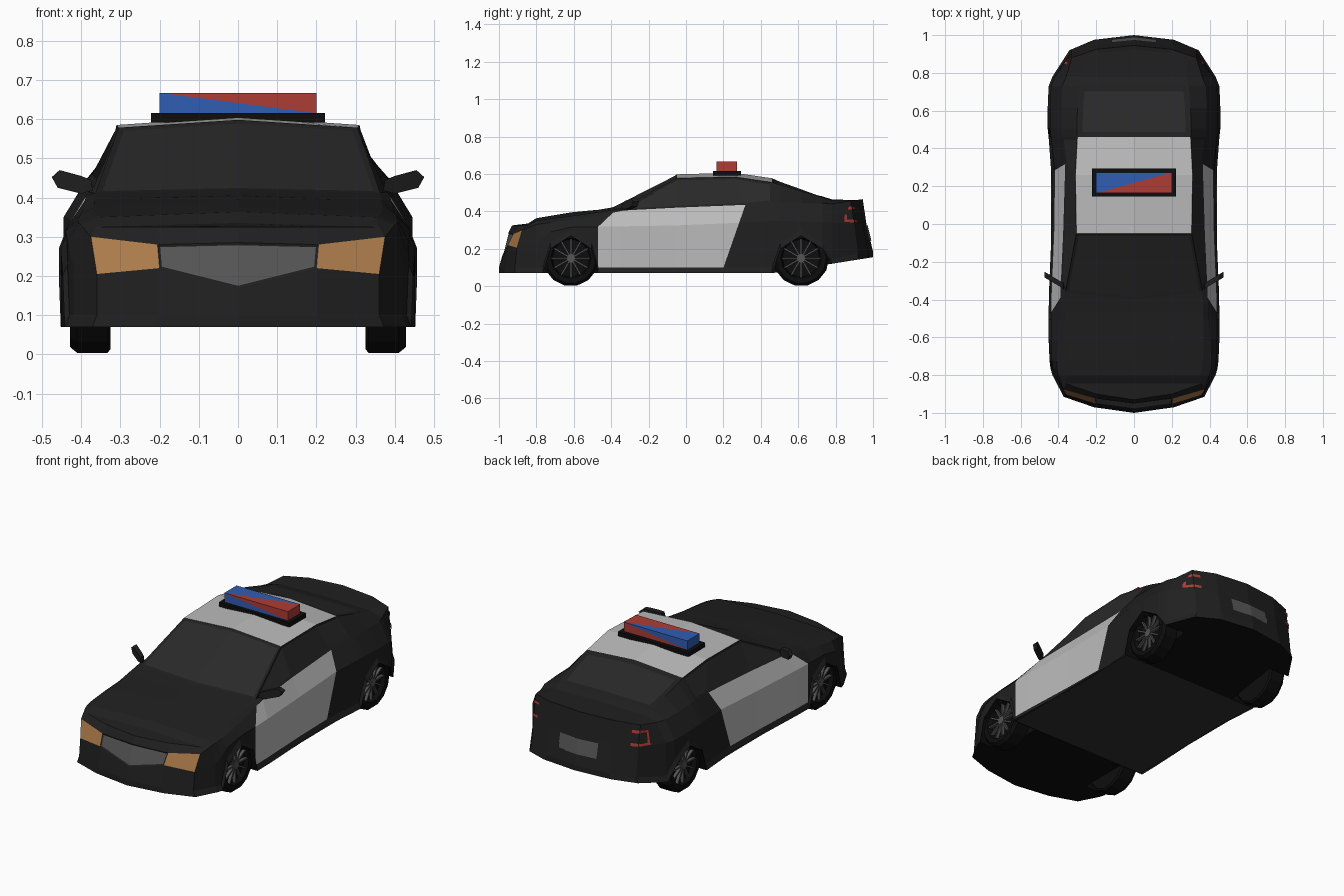
import bpy, bmesh, math
from mathutils import Vector, Matrix

if "Cube" in bpy.data.objects:
    bpy.data.objects.remove(bpy.data.objects["Cube"])


def material(name, r, g, b):
    m = bpy.data.materials.new(name)
    m.diffuse_color = (r, g, b, 1)
    m.use_nodes = True
    m.node_tree.nodes["Principled BSDF"].inputs["Base Color"].default_value = m.diffuse_color
    return m


BLACK = material("black_paint", .014, .014, .014)
WHITE = material("white_paint", .5, .5, .5)
GLASS = material("dark_glass", .022, .022, .023)
GREY = material("grey_metal", .09, .09, .09)
RUBBER = material("rubber", .004, .004, .004)
FLOOR = material("floor", .03, .03, .03)
AMBER = material("amber", .42, .2, .07)
RED = material("red", .42, .045, .035)
BLUE = material("blue", .03, .11, .45)


def finish(name, bm, *mats):
    me = bpy.data.meshes.new(name)
    bm.to_mesh(me)
    bm.free()
    for m in mats:
        me.materials.append(m)
    ob = bpy.data.objects.new(name, me)
    bpy.context.collection.objects.link(ob)
    return ob


def mirrored_faces(polys):
    """bmesh holding every polygon and its mirror image across x = 0"""
    bm = bmesh.new()
    for s in (1, -1):
        for poly in polys:
            vs = [bm.verts.new((s * p[0], p[1], p[2])) for p in poly]
            bm.faces.new(vs[::s])
    bmesh.ops.remove_doubles(bm, verts=bm.verts[:], dist=1e-4)
    return bm


def interp(t, profile):
    if t <= profile[0][0]:
        return profile[0][1]
    for (a, u), (b, v) in zip(profile, profile[1:]):
        if t <= b:
            return u + (v - u) * (t - a) / (b - a)
    return profile[-1][1]


# Body plan outline, from front centre round the right side to rear centre
PLAN = [(0, -1), (.20, -.97), (.36, -.915), (.42, -.80), (.43, -.765), (.435, -.725),
        (.44, -.615), (.44, -.505), (.44, -.47), (.438, -.36), (.425, -.05), (.42, .26),
        (.44, .46), (.445, .505), (.445, .615), (.44, .73), (.42, .78), (.33, .92),
        (.2, .975), (0, 1)]
LAST = len(PLAN) - 1

# Height profiles along y, from the skirt up to the roof edge
SKIRT_Z = [(-.765, .07), (-.725, .20), (-.615, .27), (-.505, .20), (-.47, .07), (.46, .07),
           (.505, .20), (.615, .27), (.73, .20), (.78, .12), (1, .155)]
BELT_Z = [(-1, .17), (-.97, .22), (-.915, .205), (-.80, .23), (-.725, .29), (-.615, .315),
          (-.05, .325), (.5, .35), (.78, .34), (1, .33)]
SHOULDER_Z = [(-1, .285), (-.97, .28), (-.915, .30), (-.80, .33), (-.615, .355), (-.505, .37),
              (-.47, .393), (-.36, .405), (-.05, .42), (.26, .435), (.46, .45), (.78, .44), (1, .465)]
EDGE_Z = [(-1, .325), (-.915, .325), (-.8, .35), (-.615, .375), (-.47, .395), (-.36, .412),
          (-.05, .578), (.26, .585), (.46, .555), (.73, .475), (.78, .46), (1, .46)]
# Inward and lengthwise shifts of the upper rows
BELT_DY = [(-1, .02), (-.8, 0), (.78, 0), (.92, -.02), (1, -.035)]
SHOULDER_DX = [(-1, 0), (-.915, -.015), (-.8, .02), (-.47, .05), (-.05, .05), (.46, .06),
               (.78, .06), (.92, 0)]
SHOULDER_DY = [(-1, .05), (-.915, .04), (-.8, 0), (-.505, 0), (-.47, .08), (-.36, .03), (-.05, 0),
               (.78, 0), (.92, -.04), (1, -.055)]
EDGE_DX = [(-.915, 0), (-.8, .07), (-.36, .075), (-.05, .12), (.26, .11), (.46, .14),
           (.73, .15), (.78, .14), (.92, .05), (1, 0)]
EDGE_DY = [(-1, .07), (-.915, .07), (-.8, 0), (.78, 0), (.92, -.06), (1, -.075)]
CROWN = [(-1, 0), (-.915, .01), (-.6, .02), (-.36, .008), (-.05, .02), (.46, .022), (.73, .005), (1, 0)]
CROWN_DY = [(-.47, 0), (-.36, -.04), (-.05, 0)]


def column(i):
    x, y = PLAN[i]
    f = lambda profile: interp(y, profile)
    inset = lambda d: max(0, x - d) if x else 0
    z0, ye = f(SKIRT_Z), y + f(EDGE_DY)
    pts = [Vector(p) for p in (
        (x + .012 if x else 0, y, z0), (x, y, z0 + .03), (x, y + f(BELT_DY), f(BELT_Z)),
        (inset(f(SHOULDER_DX)), y + f(SHOULDER_DY), f(SHOULDER_Z)),
        (inset(f(EDGE_DX)), ye, f(EDGE_Z)), (0, ye + f(CROWN_DY), f(EDGE_Z) + f(CROWN)))]
    if i == 11:                       # slanted rear door edge
        for p in pts[:4]:
            p.y += .35 * (p.z - .27)
    return pts


GRID = [column(i) for i in range(len(PLAN))]


def cell(r, c):
    return [GRID[c][r], GRID[c + 1][r], GRID[c + 1][r + 1], GRID[c][r + 1]]


# Body panels: name, rows, columns, colour, black frame width
PANELS = [("doors", (1, 2), range(8, 11), WHITE, 0),
          ("roof", (4,), range(10, 12), WHITE, 0),
          ("windshield", (4,), range(9, 10), GLASS, .015),
          ("side_windows", (3,), range(9, 12), GLASS, .012),
          ("rear_window", (4,), range(12, 15), GLASS, .03),
          ("headlights", (2,), range(1, 2), AMBER, 0),
          ("grille", (2,), range(0, 1), GREY, .006)]
used = set()
for name, rows, cols, mat, frame in PANELS:
    cells = [(r, c) for r in rows for c in cols]
    used.update(cells)
    bm = mirrored_faces([cell(*rc) for rc in cells])
    if frame:
        rim = bmesh.ops.inset_region(bm, faces=bm.faces[:], thickness=frame, depth=-.003,
                                     use_boundary=True, use_even_offset=True)["faces"]
        for f in rim:
            f.material_index = 1
    finish(name, bm, mat, BLACK)
finish("body_shell", mirrored_faces([cell(r, c) for r in range(5) for c in range(LAST)
                                     if (r, c) not in used]), BLACK)


# Tail lamps and number plate: thin patches laid on the body grid
def surf(r, c):
    r0, c0 = min(int(r), 4), min(int(c), LAST - 1)
    a, b, d, e = cell(r0, c0)
    return a.lerp(b, c - c0).lerp(e.lerp(d, c - c0), r - r0)


def decal(name, patches, mat):
    polys = []
    for r0, r1, c0, c1 in patches:
        q = [surf(r0, c0), surf(r0, c1), surf(r1, c1), surf(r1, c0)]
        n = (q[1] - q[0]).cross(q[3] - q[0]).normalized() * .005
        if c1 == LAST:
            n.x = 0
        polys.append([p + n for p in q])
    finish(name, mirrored_faces(polys), mat)


decal("tail_lamps", [(2.05, 2.75, 16.55, 16.68), (2.62, 2.75, 16.68, 17), (2.05, 2.18, 16.68, 17),
                     (2.62, 2.75, 17, 17.3), (2.05, 2.18, 17, 17.3)], RED)
decal("number_plate", [(1.4, 1.95, 18.4, LAST)], GREY)

# Floor between the axles
finish("floor", mirrored_faces([[(0, -.47, .072), (0, .46, .072), (.44, .46, .072), (.44, -.47, .072)]]), FLOOR)

# Wheel wells and black under-trays
polys = []
for first in (4, 12):
    arch = [GRID[c][0] for c in range(first, first + 5)]
    inner = [Vector((.3, p.y, p.z)) for p in arch]
    polys += [[arch[i], inner[i], inner[i + 1], arch[i + 1]] for i in range(4)]
    polys.append(inner)
    polys.append([(0, arch[0].y, arch[0].z), (0, arch[4].y, arch[4].z), inner[4], inner[0]])
for a, b in ((0, 4), (16, LAST)):
    polys += [[(0, GRID[c][0].y, GRID[c][0].z), (0, GRID[c + 1][0].y, GRID[c + 1][0].z),
               GRID[c + 1][0], GRID[c][0]] for c in range(a + (a == 0), b - (b == LAST))]
polys += [[GRID[0][0], (0, GRID[1][0].y, .07), GRID[1][0]],
          [(0, GRID[18][0].y, GRID[18][0].z), GRID[LAST][0], GRID[18][0]]]
finish("wheel_wells", mirrored_faces(polys), RUBBER)

# Wheels: lathed tyre with spokes and hub
TYRE = [(.325, 0), (.325, .14), (.333, .15), (.41, .15), (.428, .135), (.425, .108), (.4, .1), (.4, 0)]
SIDES = 14
for y, end in ((-.615, "front"), (.615, "rear")):
    for s, side in ((1, "right"), (-1, "left")):
        bm = bmesh.new()
        rings = [[bm.verts.new((s * x, y + r * math.sin(a), .15 - r * math.cos(a)))
                  for a in (2 * math.pi * (k + .5) / SIDES for k in range(SIDES))] for x, r in TYRE]
        for p, q in zip(rings, rings[1:]):
            for k in range(SIDES):
                j = (k + 1) % SIDES
                bm.faces.new((p[k], p[j], q[j], q[k]))
        bmesh.ops.remove_doubles(bm, verts=bm.verts[:], dist=1e-4)
        bmesh.ops.recalc_face_normals(bm, faces=bm.faces[:])
        finish(f"tyre_{end}_{side}", bm, RUBBER)

        bm = bmesh.new()
        centre = Matrix.Translation((s * .408, y, .15))
        for k in range(12):
            bmesh.ops.create_cube(bm, size=1, matrix=centre @ Matrix.Rotation(k * math.pi / 6, 4, 'X')
                                  @ Matrix.Translation((0, 0, .058)) @ Matrix.Diagonal((.018, .009, .09, 1)))
        bmesh.ops.create_cone(bm, cap_ends=True, segments=10, radius1=.024, radius2=.024, depth=.026,
                              matrix=centre @ Matrix.Rotation(math.pi / 2, 4, 'Y'))
        finish(f"rim_{end}_{side}", bm, GREY)

# Door mirrors
outline = [(.37, .418), (.40, .41), (.46, .425), (.475, .452), (.455, .47), (.40, .455), (.375, .445)]
bm = mirrored_faces([[(x, -.345 + .6 * (x - .37), z) for x, z in outline]])
ext = bmesh.ops.extrude_face_region(bm, geom=bm.faces[:], use_keep_orig=True)["geom"]
bmesh.ops.translate(bm, verts=[v for v in ext if isinstance(v, bmesh.types.BMVert)], vec=(0, .03, 0))
bmesh.ops.recalc_face_normals(bm, faces=bm.faces[:])
finish("door_mirrors", bm, BLACK)

# Light bar base
bm = bmesh.new()
bmesh.ops.create_cube(bm, size=1, matrix=Matrix.Translation((0, .22, .603)) @ Matrix.Diagonal((.445, .15, .024, 1)))
finish("light_bar_base", bm, RUBBER)

# Light bar, each long face split diagonally in blue and red
bm = bmesh.new()
V = {(i, j, k): bm.verts.new((.2 * i, .218 + .055 * j, .641 + .026 * k))
     for i in (-1, 1) for j in (-1, 1) for k in (-1, 1)}
loop = [(-1, -1), (-1, 1), (1, 1), (1, -1)]
for (j0, k0), (j1, k1) in zip(loop, loop[1:] + loop[:1]):
    a, b, c, d = V[-1, j0, k0], V[1, j0, k0], V[1, j1, k1], V[-1, j1, k1]
    bm.faces.new((a, b, d)).material_index = 0
    bm.faces.new((b, c, d)).material_index = 1
for i in (-1, 1):
    bm.faces.new([V[i, j, k] for j, k in loop])
bm.faces.ensure_lookup_table()
for f in bm.faces:
    f.material_index = int(sum(v.co.x > 0 for v in f.verts) * 2 > len(f.verts))
# top face diagonal runs from front left to rear right
for f in [f for f in bm.faces if all(v.co.z > .65 for v in f.verts)]:
    bm.faces.remove(f)
bm.faces.new((V[-1, -1, 1], V[1, 1, 1], V[-1, 1, 1])).material_index = 0
bm.faces.new((V[-1, -1, 1], V[1, -1, 1], V[1, 1, 1])).material_index = 1
bmesh.ops.recalc_face_normals(bm, faces=bm.faces[:])
finish("light_bar", bm, BLUE, RED)
